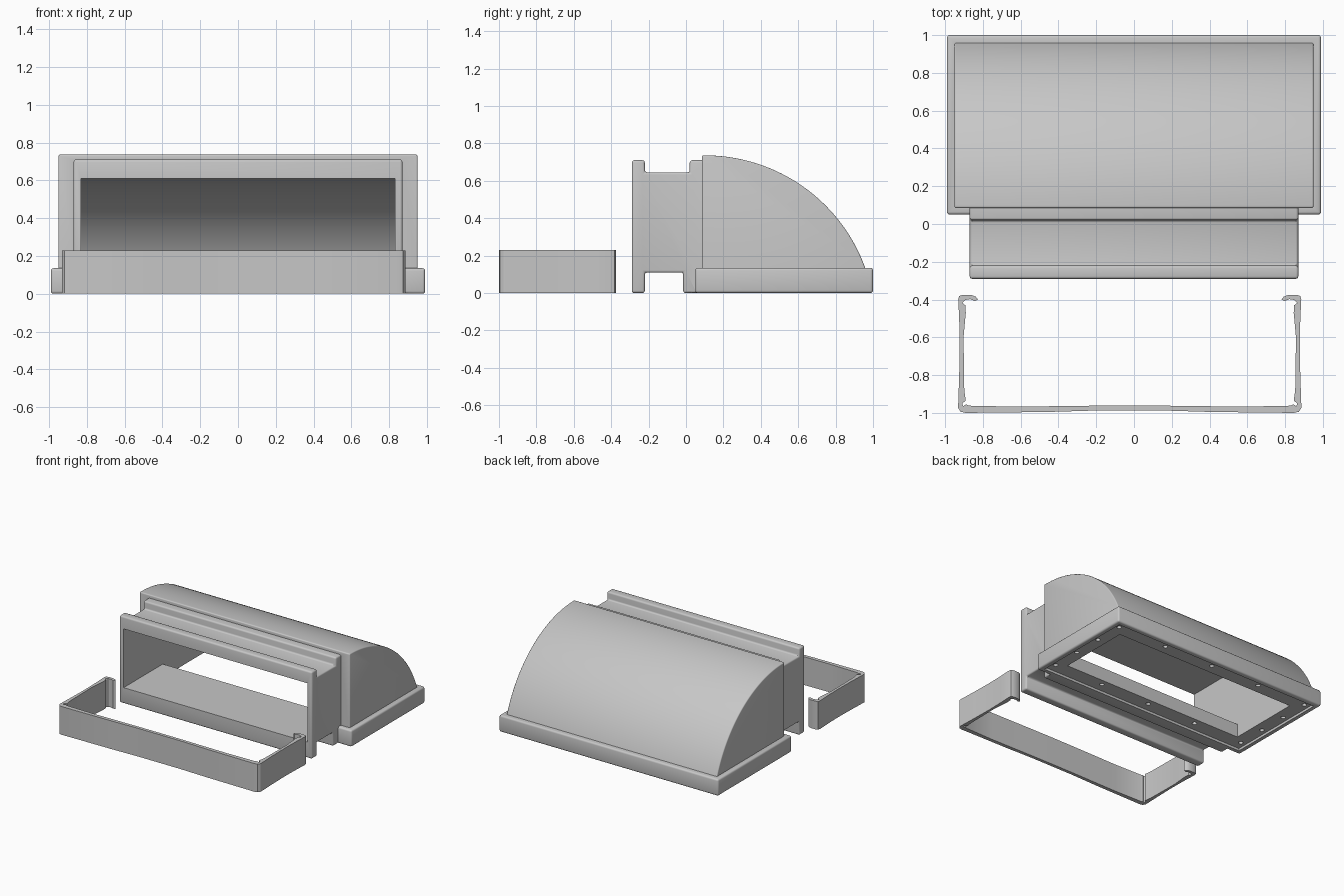
import bpy, bmesh, math

if "Cube" in bpy.data.objects:
    bpy.data.objects.remove(bpy.data.objects["Cube"])

grey = bpy.data.materials.new("plain grey")
grey.diffuse_color = (0.57, 0.57, 0.57, 1)
grey.use_nodes = True
grey.node_tree.nodes["Principled BSDF"].inputs["Base Color"].default_value = grey.diffuse_color


def add_mesh(name, bm):
    bmesh.ops.recalc_face_normals(bm, faces=bm.faces)
    me = bpy.data.meshes.new(name)
    bm.to_mesh(me)
    bm.free()
    me.materials.append(grey)
    ob = bpy.data.objects.new(name, me)
    bpy.context.collection.objects.link(ob)
    return ob


def extrude(name, points, vec):
    """Closed outline of 3D points swept along vec."""
    bm = bmesh.new()
    face = bm.faces.new([bm.verts.new(p) for p in points])
    new = bmesh.ops.extrude_face_region(bm, geom=[face])["geom"]
    bmesh.ops.translate(bm, vec=vec, verts=[v for v in new if isinstance(v, bmesh.types.BMVert)])
    return add_mesh(name, bm)


def side_profile(name, yz, half):
    """Side outline (y, z) swept across the width."""
    return extrude(name, [(-half, y, z) for y, z in yz], (2 * half, 0, 0))


def rect(y0, y1, z0, z1):
    return [(y0, z0), (y1, z0), (y1, z1), (y0, z1)]


def apply(ob, mod):
    bpy.context.view_layer.objects.active = ob
    bpy.ops.object.modifier_apply(modifier=mod.name)


def round_edges(ob, width):
    mod = ob.modifiers.new("round", "BEVEL")
    mod.width, mod.segments = width, 3
    mod.limit_method, mod.angle_limit = "ANGLE", math.radians(40)
    apply(ob, mod)


def boolean(ob, other, operation):
    mod = ob.modifiers.new("bool", "BOOLEAN")
    mod.object, mod.operation, mod.solver = other, operation, "EXACT"
    apply(ob, mod)
    bpy.data.objects.remove(other)


def arc(radius, z_end, n=32):
    """Quarter-round hood curve from its crown down to z_end."""
    cy, cz = 0.10, -0.177
    end = math.acos((z_end - cz) / radius)
    return [(cy + radius * math.sin(end * i / n), cz + radius * math.cos(end * i / n))
            for i in range(n + 1)]


# Base flange, hood and grooved neck, joined into one body
body = side_profile("duct_body", rect(0.05, 1.0, 0, 0.135), 0.99)
round_edges(body, 0.014)

hood = side_profile("hood", [(0.085, 0.05), (0.085, 0.736)] + arc(0.913, 0.12)
                    + [(0.963, 0.05)], 0.95)
round_edges(hood, 0.008)

neck = side_profile("neck", [
    (-0.29, 0), (-0.22, 0), (-0.22, 0.11), (-0.015, 0.11), (-0.015, 0), (0.10, 0),
    (0.10, 0.71), (0.02, 0.71), (0.02, 0.645), (-0.22, 0.645), (-0.22, 0.71),
    (-0.29, 0.71)], 0.87)
round_edges(neck, 0.013)

boolean(body, hood, "UNION")
boolean(body, neck, "UNION")

# Smooth elbow passage from the front opening down through the base
passage = side_profile("passage_cutter", [(-0.4, 0.13), (-0.4, 0.61)] + arc(0.787, 0.13)
                       + [(0.825, -0.1), (0.215, -0.1), (0.215, 0.13)], 0.83)
boolean(body, passage, "DIFFERENCE")

# Shallow recess under the base, leaving a lip around it
recess = side_profile("recess_cutter", rect(0.09, 0.96, -0.1, 0.02), 0.95)
boolean(body, recess, "DIFFERENCE")

# Screw holes around the underside rim
holes = bmesh.new()
for i in range(5):
    for j in range(4):
        if i in (0, 4) or j in (0, 3):
            ret = bmesh.ops.create_cone(holes, cap_ends=True, segments=16,
                                        radius1=0.018, radius2=0.018, depth=0.18)
            bmesh.ops.translate(holes, verts=ret["verts"],
                                vec=((i - 2) * 0.4525, 0.165 + j * 0.2467, 0))
boolean(body, add_mesh("hole_cutter", holes), "DIFFERENCE")

# Spring clip lying in front: half outline mirrored about its centre line
half = [
    (0, -0.988), (0.20, -0.988), (0.43, -0.995), (0.87, -1.0), (0.895, -0.994),
    (0.908, -0.975), (0.908, -0.95), (0.903, -0.80), (0.900, -0.65), (0.903, -0.50),
    (0.908, -0.40), (0.904, -0.382), (0.885, -0.375), (0.84, -0.375), (0.815, -0.385),
    (0.803, -0.40), (0.82, -0.408), (0.845, -0.398), (0.87, -0.402), (0.887, -0.418),
    (0.870, -0.43), (0.868, -0.47), (0.880, -0.60), (0.876, -0.88), (0.868, -0.935),
    (0.887, -0.95), (0.882, -0.965), (0.867, -0.955), (0.85, -0.962), (0.60, -0.967),
    (0.20, -0.962), (0, -0.961)]
outline = half + [(-u, y) for u, y in reversed(half[1:-1])]
clip = extrude("spring_clip", [(u - 0.0225, y, 0) for u, y in outline], (0, 0, 0.23))

# Smooth curves, crisp corners
for ob in (body, clip):
    bpy.ops.object.select_all(action="DESELECT")
    ob.select_set(True)
    bpy.context.view_layer.objects.active = ob
    bpy.ops.object.shade_smooth_by_angle(angle=math.radians(32))
